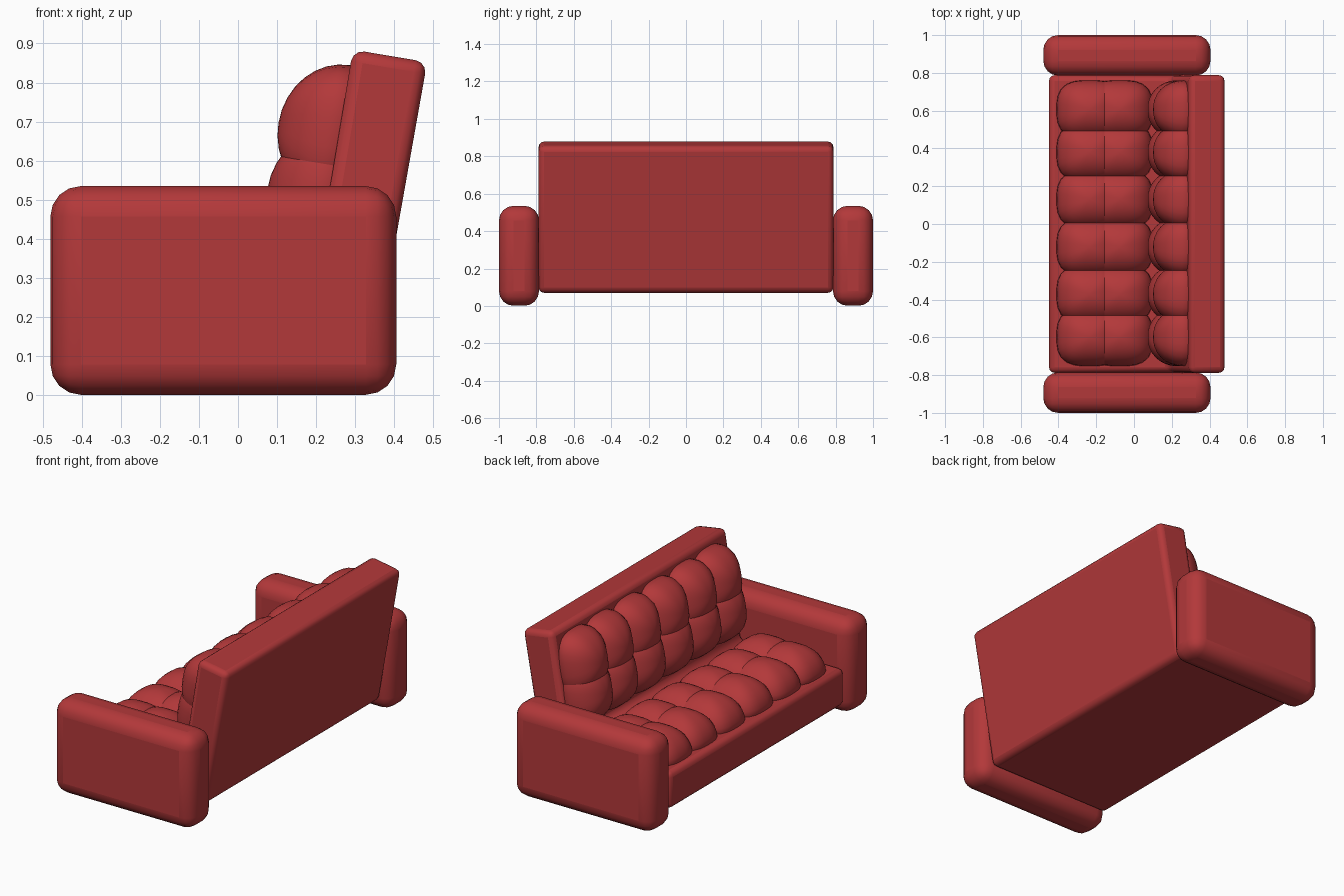
import bpy, bmesh, math
from mathutils import Matrix, Vector

if "Cube" in bpy.data.objects:
    bpy.data.objects.remove(bpy.data.objects["Cube"])

red = bpy.data.materials.new("red_leather")
red.diffuse_color = (0.45, 0.04, 0.042, 1)
red.use_nodes = True
red.node_tree.nodes["Principled BSDF"].inputs["Base Color"].default_value = red.diffuse_color


def finish(name, bm, bevel=0, segments=3):
    bmesh.ops.recalc_face_normals(bm, faces=bm.faces)
    me = bpy.data.meshes.new(name)
    bm.to_mesh(me)
    bm.free()
    ob = bpy.data.objects.new(name, me)
    bpy.context.collection.objects.link(ob)
    me.materials.append(red)
    if bevel:
        mod = ob.modifiers.new("round_edges", 'BEVEL')
        mod.width, mod.segments = bevel, segments
    bpy.ops.object.select_all(action='DESELECT')
    ob.select_set(True)
    bpy.context.view_layer.objects.active = ob
    bpy.ops.object.shade_smooth_by_angle(angle=math.radians(40))
    return ob


def add_puff(bm, matrix, a, b, h, q=3.0):
    """Domed pad with a squarish outline: half sizes a, b and height h."""
    verts = bmesh.ops.create_uvsphere(bm, u_segments=28, v_segments=16, radius=1)["verts"]
    for v in verts:
        x, y, z = v.co
        r = math.hypot(x, y)
        if r > 1e-6:
            k = (abs(x / r) ** q + abs(y / r) ** q) ** (-1 / q)
            x, y = x * k, y * k
        v.co = matrix @ Vector((x * a, y * b, z * h if z > 0 else z * h * 0.2))


# Frame: seat base and leaning back in one extruded profile
HALF = 0.788
profile = [(-0.45, 0.07), (0.345, 0.07), (0.484, 0.852), (0.294, 0.884), (0.193, 0.28), (-0.45, 0.28)]
bm = bmesh.new()
face = bm.faces.new([bm.verts.new((x, -HALF, z)) for x, z in profile])
ext = bmesh.ops.extrude_face_region(bm, geom=[face])
bmesh.ops.translate(bm, vec=(0, 2 * HALF, 0),
                    verts=[e for e in ext["geom"] if isinstance(e, bmesh.types.BMVert)])
finish("seat_and_back_frame", bm, 0.03)

# Armrests
for side, name in ((-1, "front_armrest"), (1, "rear_armrest")):
    bm = bmesh.new()
    bmesh.ops.create_cube(bm, size=1, matrix=Matrix.Translation((-0.0375, side * 0.893, 0.268))
                          @ Matrix.Diagonal((0.885, 0.214, 0.534, 1)))
    finish(name, bm, 0.078, 4)

# Tufted cushions: two rows of six pads on the seat and on the back
columns = [s * y for s in (-1, 1) for y in (0.126, 0.375, 0.602)]

bm = bmesh.new()
for x in (-0.235, -0.075):
    for y in columns:
        add_puff(bm, Matrix.Translation((x, y + 0.004, 0.278)), 0.175, 0.155, 0.15)
finish("seat_cushion", bm)

lean = math.atan(0.168)
up = Vector((math.sin(lean), 0, math.cos(lean)))
out = Vector((-math.cos(lean), 0, math.sin(lean)))
turn = Matrix((up, (0, 1, 0), out)).transposed().to_4x4()
bm = bmesh.new()
for s in (-0.045, -0.215):
    for y in columns:
        pos = Vector((0.266, y + 0.004, 0.716)) + up * s
        add_puff(bm, Matrix.Translation(pos) @ turn, 0.175, 0.155, 0.157)
finish("back_cushion", bm)
